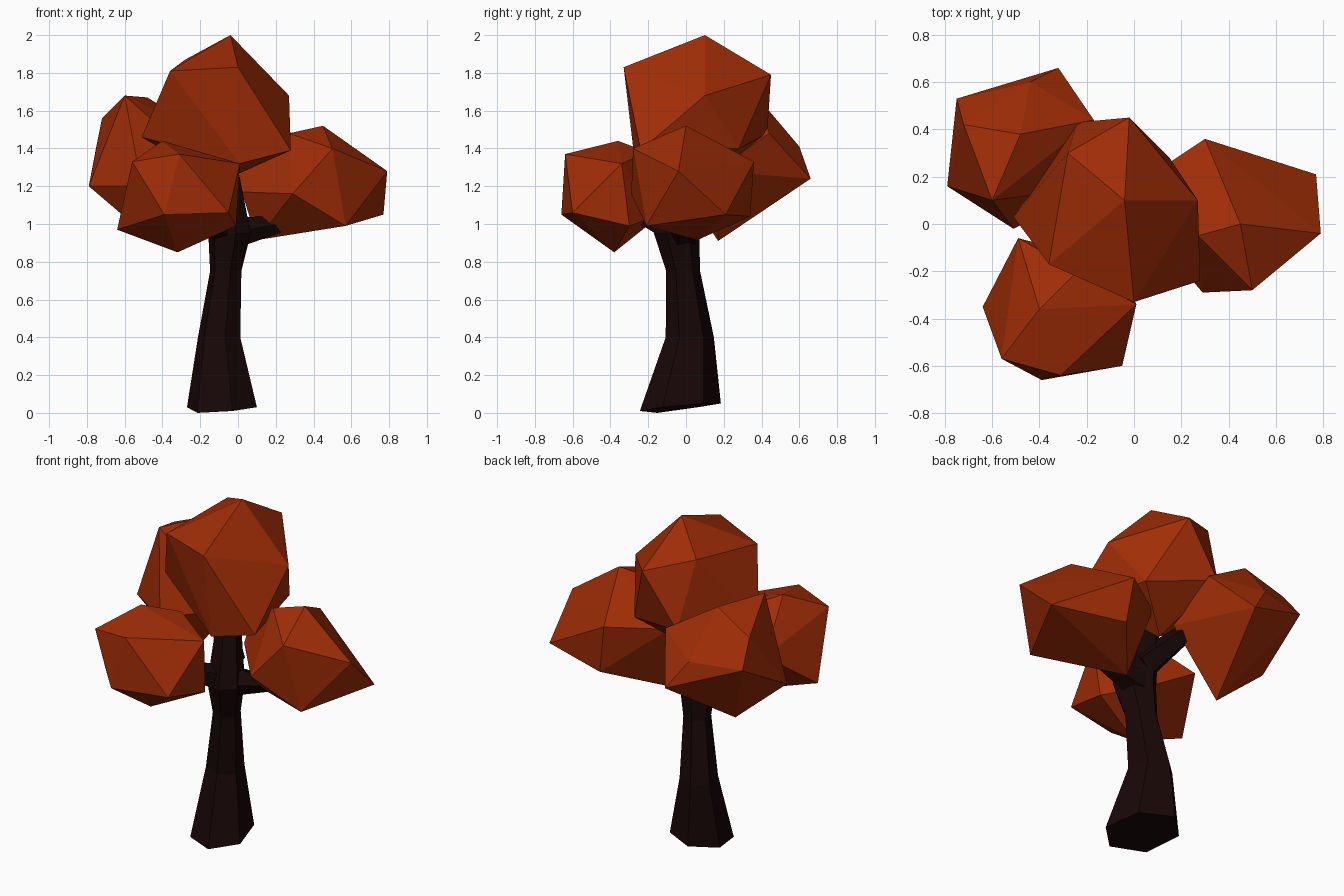
import bpy, bmesh, math
from mathutils import Vector


def material(name, color):
    m = bpy.data.materials.new(name)
    m.diffuse_color = color
    return m


LEAF = material("rust_leaves", (0.35, 0.026, 0.002, 1))
BARK = material("dark_bark", (0.009, 0.002, 0.002, 1))


def finish(bm, name, mat):
    bmesh.ops.recalc_face_normals(bm, faces=bm.faces)
    me = bpy.data.meshes.new(name)
    bm.to_mesh(me)
    bm.free()
    me.materials.append(mat)
    ob = bpy.data.objects.new(name, me)
    bpy.context.collection.objects.link(ob)
    return ob


def clump(name, corners):
    """Faceted leaf clump: hull around about a dozen corners."""
    bm = bmesh.new()
    for c in corners:
        bm.verts.new(c)
    bmesh.ops.convex_hull(bm, input=bm.verts)
    bmesh.ops.delete(bm, geom=[v for v in bm.verts if not v.link_faces], context='VERTS')
    return finish(bm, name, LEAF)


def limb(name, rings, sides=6, flat=True):
    """Loft of polygon rings (centre, x radius, y radius); flat rings stay level."""
    bm = bmesh.new()
    axis = Vector(rings[-1][0]) - Vector(rings[0][0])
    turn = axis.to_track_quat('Z', 'Y')
    skew = 0.22 if flat else 0.0
    loops = []
    for centre, rx, ry in rings:
        loop = []
        for i in range(sides):
            a = math.tau * i / sides + 0.6
            p = Vector((rx * math.cos(a + skew), ry * math.sin(a), 0))
            loop.append(bm.verts.new(Vector(centre) + (p if flat else turn @ p)))
        loops.append(loop)
    for a, b in zip(loops, loops[1:]):
        for i in range(sides):
            j = (i + 1) % sides
            bm.faces.new((a[i], a[j], b[j], b[i]))
    bm.faces.new(loops[0])
    bm.faces.new(loops[-1])
    # slightly uneven foot
    if flat:
        for v, dz in zip(loops[0], (0.05, 0.05, 0.03, 0.0, 0.01, 0.03)):
            v.co.z += dz
    return finish(bm, name, BARK)


# Trunk
limb("trunk", [((-0.085, -0.03, 0.0), 0.19, 0.215),
               ((-0.10, 0.02, 0.40), 0.115, 0.128),
               ((-0.065, -0.015, 0.75), 0.085, 0.09),
               ((-0.045, -0.05, 0.95), 0.115, 0.12),
               ((-0.07, 0.01, 1.28), 0.075, 0.08)])

# Branches reaching into the clumps
for name, base, tip in (
        ("right_branch", (-0.04, -0.02, 0.95), (0.29, -0.02, 1.01)),
        ("front_branch", (-0.04, -0.02, 0.95), (-0.26, -0.32, 1.08)),
        ("back_branch", (-0.06, 0.0, 1.06), (-0.32, 0.25, 1.36))):
    limb(name, [(base, 0.09, 0.09), (tip, 0.035, 0.035)], 5, False)

# Leaf clumps
clump("top_leaves", [
    (-0.04, 0.10, 2.00), (0.0, -0.33, 1.83), (-0.36, -0.17, 1.81),
    (0.27, 0.10, 1.68), (-0.02, 0.45, 1.79), (-0.28, 0.30, 1.87),
    (-0.51, 0.03, 1.46), (0.01, -0.27, 1.32), (0.28, -0.24, 1.39),
    (-0.24, 0.43, 1.48), (0.15, 0.28, 1.40), (-0.10, 0.10, 1.22)])
clump("back_left_leaves", [
    (-0.60, 0.10, 1.68), (-0.72, 0.42, 1.56), (-0.48, 0.38, 1.67),
    (-0.79, 0.16, 1.20), (-0.75, 0.53, 1.41), (-0.32, 0.66, 1.24),
    (-0.44, 0.60, 1.41), (-0.17, 0.44, 1.48), (-0.51, -0.02, 1.20),
    (-0.45, 0.17, 0.91), (-0.15, 0.16, 1.28)])
clump("front_leaves", [
    (-0.40, -0.36, 1.44), (-0.56, -0.57, 1.33), (-0.31, -0.64, 1.37),
    (0.01, -0.34, 1.32), (-0.64, -0.35, 0.97), (-0.39, -0.66, 1.05),
    (-0.05, -0.60, 1.06), (-0.32, -0.38, 0.85), (-0.01, -0.30, 0.99),
    (-0.49, -0.06, 1.20), (-0.24, -0.20, 1.38), (-0.22, -0.13, 1.05)])
clump("right_leaves", [
    (0.45, 0.0, 1.52), (0.50, -0.28, 1.40), (0.79, -0.04, 1.28),
    (0.77, 0.21, 1.05), (0.30, 0.36, 1.33), (0.57, -0.21, 0.99),
    (0.29, -0.29, 1.16), (0.10, 0.06, 0.915), (0.34, 0.34, 1.04),
    (0.0, 0.16, 1.32), (0.02, 0.03, 1.17), (0.27, -0.05, 1.48)])
